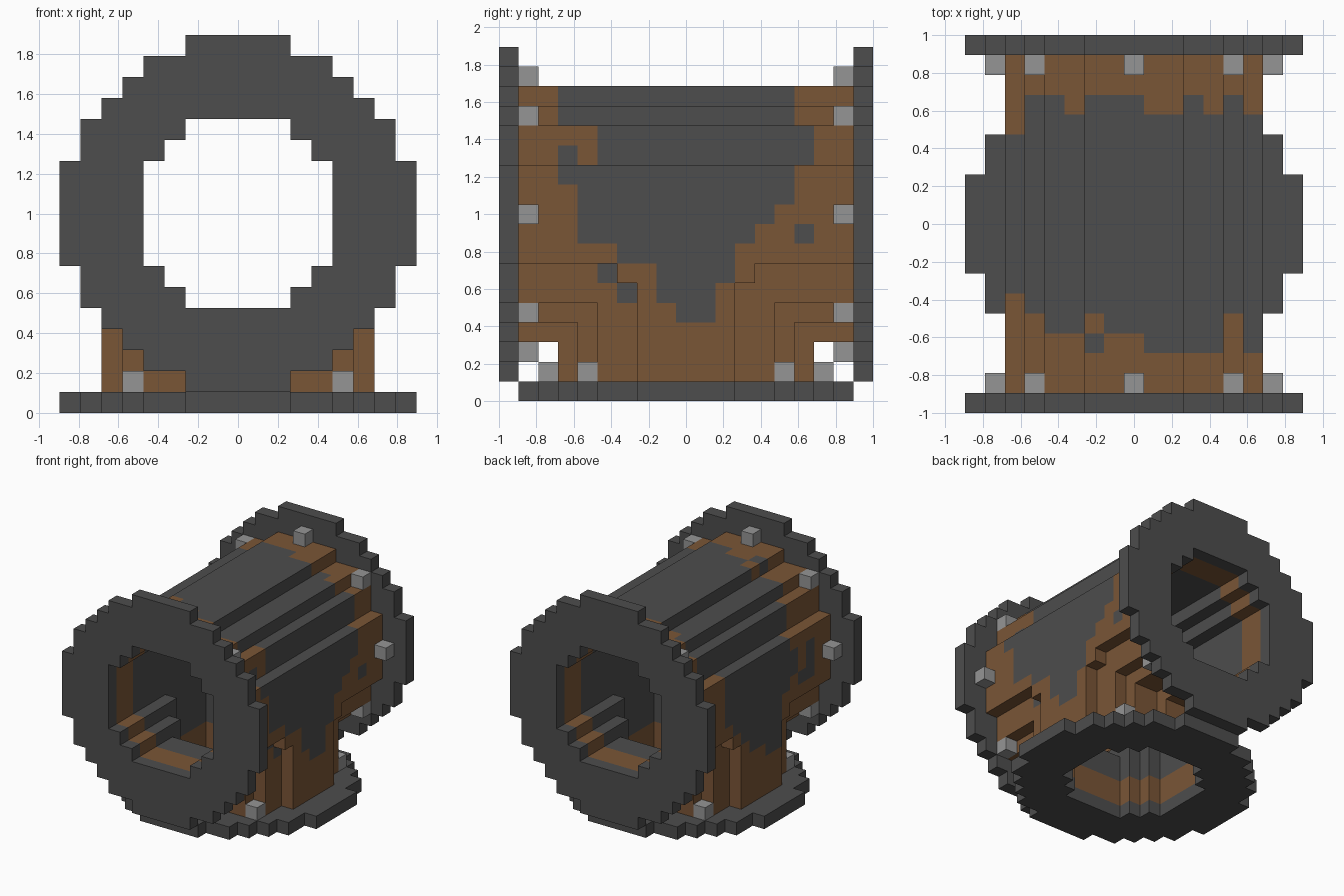
import bpy
import bmesh

if "Cube" in bpy.data.objects:
    bpy.data.objects.remove(bpy.data.objects["Cube"], do_unlink=True)

U = 2 / 19          # edge of one block
CENTRE_Z = 1.0      # height of the horizontal pipe axis


def material(name, rgb):
    m = bpy.data.materials.new(name)
    m.use_nodes = True
    m.diffuse_color = (*rgb, 1)
    m.node_tree.nodes["Principled BSDF"].inputs["Base Color"].default_value = (*rgb, 1)
    return m


IRON, RUST, STEEL = 0, 1, 2
MATERIALS = [material("dark_iron", (0.075, 0.075, 0.075)),
             material("brown_rust", (0.195, 0.092, 0.037)),
             material("light_steel", (0.30, 0.30, 0.30))]

# Stepped discs: half width of each block row, counted from the middle row
FLANGE = [8, 8, 8, 7, 7, 6, 5, 4, 2]
PIPE = [6, 6, 6, 5, 5, 4, 2]
BORE = [4, 4, 4, 3, 2]


def inside(disc, a, b):
    return abs(b) < len(disc) and abs(a) <= disc[abs(b)]


def in_bore(x, y, z):
    return inside(BORE, x, z) or (z <= 0 and inside(BORE, x, y))


def in_pipe(x, y, z):
    across = inside(PIPE, x, z) and abs(y) <= 8
    down = inside(PIPE, x, y) and -8 <= z <= 0
    return (across or down) and not in_bore(x, y, z)


# Cells of every part, in block steps from the pipe axis
R = range(-9, 10)
body = {(x, y, z) for x in R for y in R for z in R if in_pipe(x, y, z)}
body |= {(x, y, -3) for x in (-6, 6) for y in (-3, 3)}      # corner fillets

ring = [(a, b) for a in R for b in R
        if inside(FLANGE, a, b) and not inside(BORE, a, b)]
front_flange = {(a, -9, b) for a, b in ring}
back_flange = {(a, 9, b) for a, b in ring}
base_flange = {(a, b, -9) for a, b in ring}

# Bolts sit around each pipe end, tight against its flange
AROUND = [(0, 7), (5, 5), (7, 0), (5, -5), (0, -7), (-5, -5), (-7, 0), (-5, 5)]
front_bolts = {(a, -8, b) for a, b in AROUND}
back_bolts = {(a, 8, b) for a, b in AROUND}
base_bolts = {(a, b, -8) for a, b in AROUND if b != 0}

# Rust length from the front and back ends: by column on top, by row on the sides
TOP = {-5: (4, 2), -4: (3, 2), -3: (3, 3), -2: (4, 2), -1: (3, 2), 0: (3, 2),
       1: (2, 3), 2: (2, 3), 3: (2, 2), 4: (2, 3), 5: (4, 2)}
SIDE = {1: {2: (2, 3), 1: (3, 3), 0: (3, 4), -1: (3, 5), -2: (5, 6),
            -3: (7, 6), -4: (7, 7), -5: (8, 7)},
        -1: {2: (5, 4), 1: (4, 4), 0: (4, 4), -1: (5, 4), -2: (6, 5),
             -3: (6, 6), -4: (6, 7), -5: (6, 9)}}
# Clean spots within the rust: (side, row, y) and (column, y)
SIDE_SPOTS = {(1, -3, -4), (1, -4, -3), (1, -1, 6),
              (-1, 1, -6), (-1, 0, -6), (-1, -1, -6), (-1, -1, -5)}
TOP_SPOTS = {(-2, -6)}


def body_colour(cell, normal):
    x, y, z = cell
    beyond = tuple(c + n for c, n in zip(cell, normal))
    # Inside of the pipes: rust only near the mouths
    if in_bore(*beyond):
        return RUST if abs(y) >= 7 or z <= -7 else IRON
    if z <= -6:
        return RUST
    if z >= 3:
        front, back = TOP[x]
        clean = (x, y) in TOP_SPOTS or (x, y, z) == (5, -6, 3)
    else:
        side = 1 if x >= 0 else -1
        front, back = SIDE[side][z]
        clean = (side, z, y) in SIDE_SPOTS
    rusty = y + 8 < front or 8 - y < back
    return RUST if rusty and not clean else IRON


OCCUPIED = (body | front_flange | back_flange | base_flange
            | front_bolts | back_bolts | base_bolts)


def build(name, cells, colour):
    """Make one object from the outer faces of its blocks."""
    bm = bmesh.new()
    corners = {}

    def vert(p):
        if p not in corners:
            corners[p] = bm.verts.new((p[0] * U, p[1] * U, CENTRE_Z + p[2] * U))
        return corners[p]

    for cell in sorted(cells):
        for axis in range(3):
            for sign in (1, -1):
                n = [0, 0, 0]
                n[axis] = sign
                if tuple(c + d for c, d in zip(cell, n)) in OCCUPIED:
                    continue
                quad = []
                for s, t in ((-1, -1), (1, -1), (1, 1), (-1, 1))[::sign]:
                    p = [c + d / 2 for c, d in zip(cell, n)]
                    p[(axis + 1) % 3] += s / 2
                    p[(axis + 2) % 3] += t / 2
                    quad.append(vert(tuple(p)))
                bm.faces.new(quad).material_index = colour(cell, n)

    mesh = bpy.data.meshes.new(name)
    for m in MATERIALS:
        mesh.materials.append(m)
    bm.to_mesh(mesh)
    bm.free()
    obj = bpy.data.objects.new(name, mesh)
    bpy.context.collection.objects.link(obj)


build("pipe_body", body, body_colour)
for name, cells in (("front_flange", front_flange), ("back_flange", back_flange),
                    ("base_flange", base_flange)):
    build(name, cells, lambda cell, n: IRON)
for name, cells in (("front_bolts", front_bolts), ("back_bolts", back_bolts),
                    ("base_bolts", base_bolts)):
    build(name, cells, lambda cell, n: STEEL)
